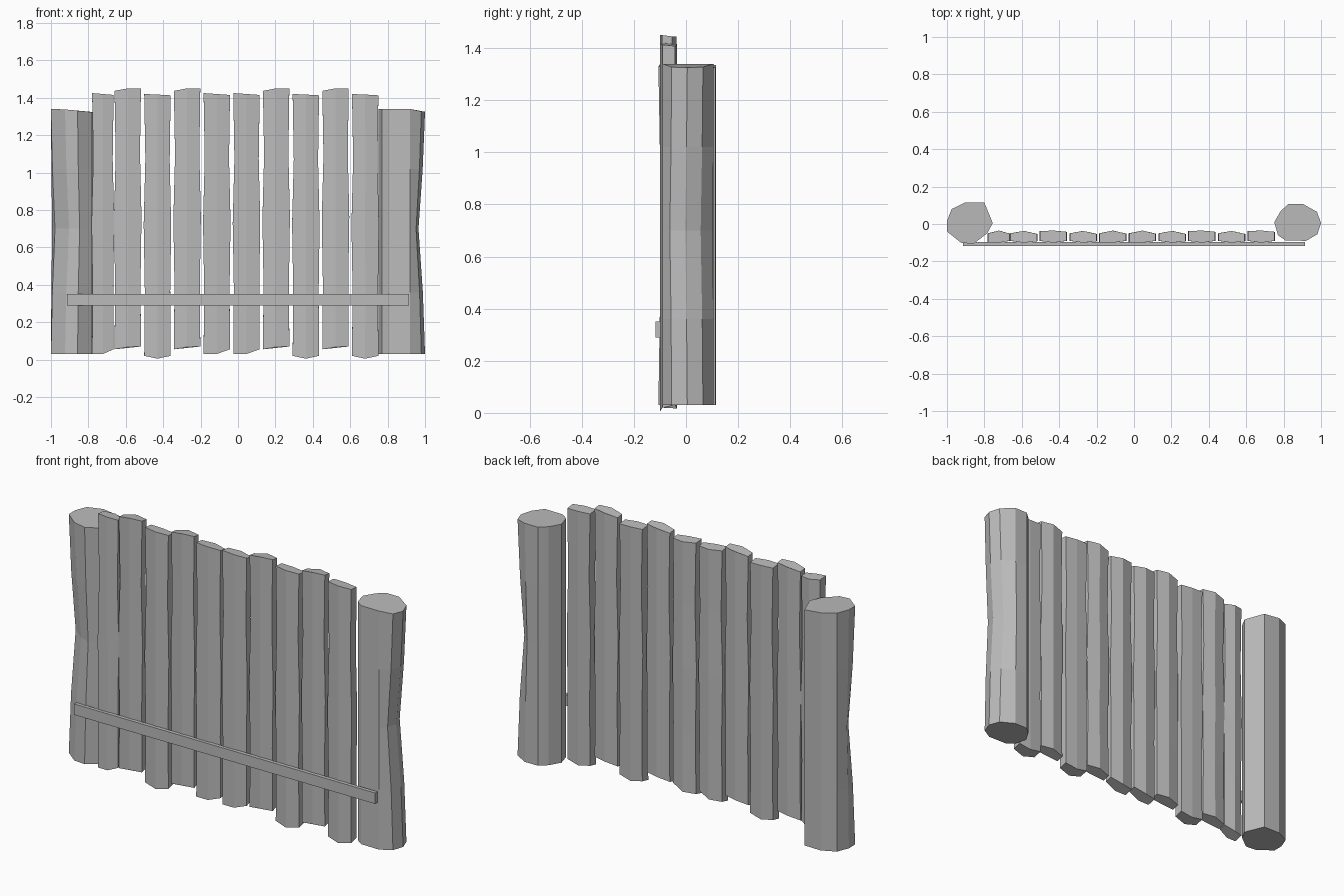
import bpy
import bmesh
from mathutils import Vector

cube = bpy.data.objects.get("Cube")
if cube:
    bpy.data.objects.remove(cube)

# One plain grey for the whole fence
grey = bpy.data.materials.new("weathered_grey")
grey.use_nodes = True
colour = (0.5, 0.5, 0.5, 1)
grey.diffuse_color = colour
grey.node_tree.nodes["Principled BSDF"].inputs["Base Color"].default_value = colour


def loft(name, rings):
    """Skin a list of counter-clockwise rings, bottom to top, and cap the ends."""
    bm = bmesh.new()
    rows = [[bm.verts.new(p) for p in ring] for ring in rings]
    n = len(rows[0])
    for low, high in zip(rows, rows[1:]):
        for i in range(n):
            j = (i + 1) % n
            bm.faces.new((low[i], low[j], high[j], high[i]))
    bm.faces.new(rows[0][::-1])
    bm.faces.new(rows[-1])
    bmesh.ops.recalc_face_normals(bm, faces=bm.faces)
    mesh = bpy.data.meshes.new(name)
    bm.to_mesh(mesh)
    bm.free()
    mesh.materials.append(grey)
    obj = bpy.data.objects.new(name, mesh)
    bpy.context.collection.objects.link(obj)
    return obj


def clamp(t):
    return max(0.0, min(1.0, t))


def post(name, outline, dent_dir, top):
    """Rough log post with a shallow dent on one side."""
    pts = [Vector(p) for p in outline]
    centre = sum(pts, Vector((0, 0))) / len(pts)
    dent_dir = Vector(dent_dir).normalized()
    rings = []
    for z, dent in ((0.03, 0), (0.36, 0.012), (0.7, 0.036), (1.02, 0.013), (None, 0)):
        ring = []
        for p in pts:
            facing = (p - centre).normalized().dot(dent_dir)
            q = p - dent_dir * dent * clamp((facing - 0.4) * 2.5)
            ring.append((q.x, q.y, top(p.x) if z is None else z))
        rings.append(ring)
    loft(name, rings)


post("right_post",
     [(-1, .015), (-1, -.04), (-.925, -.1), (-.858, -.106), (-.785, -.05),
      (-.755, .005), (-.8, .114), (-.9, .116), (-.975, .08)],
     (-0.6, -0.8), lambda x: 1.34 - 0.018 * clamp((x + 0.95) / 0.18))
post("left_post",
     [(.75, .01), (.77, -.06), (.81, -.088), (.92, -.09), (.98, -.055),
      (1, .005), (.978, .065), (.905, .106), (.825, .106), (.785, .07)],
     (1, 0.25), lambda x: 1.34 - 0.015 * clamp((x - 0.92) / 0.07))

# Plank kinds: y around the section, then heights at left, middle and right
KINDS = {
    "A": ((-.1, -.1, -.09, -.052, -.035, -.05), (.03, .03, .055), (1.425, 1.42, 1.415)),
    "B": ((-.09, -.1, -.092, -.053, -.037, -.05), (.055, .068, .07), (1.437, 1.45, 1.45)),
    "C": ((-.09, -.1, -.09, -.042, -.035, -.038), (.02, .005, .02), (1.42, 1.417, 1.413)),
}
COLUMNS = (0, 1, 2, 2, 1, 0)
WOBBLE = ((0, 0), (.003, -.002), (-.003, .003), (.006, -.005), (0, 0))


def plank(name, kind, left, right):
    ys, bottom, top = KINDS[kind]
    xs = (left, left + (right - left) * 0.5, right)
    rings = []
    for k, (dl, dr) in enumerate(WOBBLE):
        t = k / (len(WOBBLE) - 1)
        shift = (dl, (dl + dr) / 2, dr)
        ring = []
        for i, c in enumerate(COLUMNS):
            back = i > 2
            low = bottom[c] + (0.012 if back else 0)
            high = top[c] - (0.005 if back else 0)
            ring.append((xs[c] + shift[c], ys[i], low + (high - low) * t))
        rings.append(ring)
    loft(name, rings)


# Row of upright planks; the first is narrower
plank("plank_1", "A", -.78, -.665)
for i, kind in enumerate("BCBAABCBC"):
    left = -0.66 + i * 0.1587
    plank(f"plank_{i + 2}", kind, left, left + 0.141)

# Horizontal rail across the front
loft("front_rail", [[(x, y, z) for x, y in
                     ((-.915, -.117), (.915, -.117), (.915, -.097), (-.915, -.097))]
                    for z in (.29, .35)])
